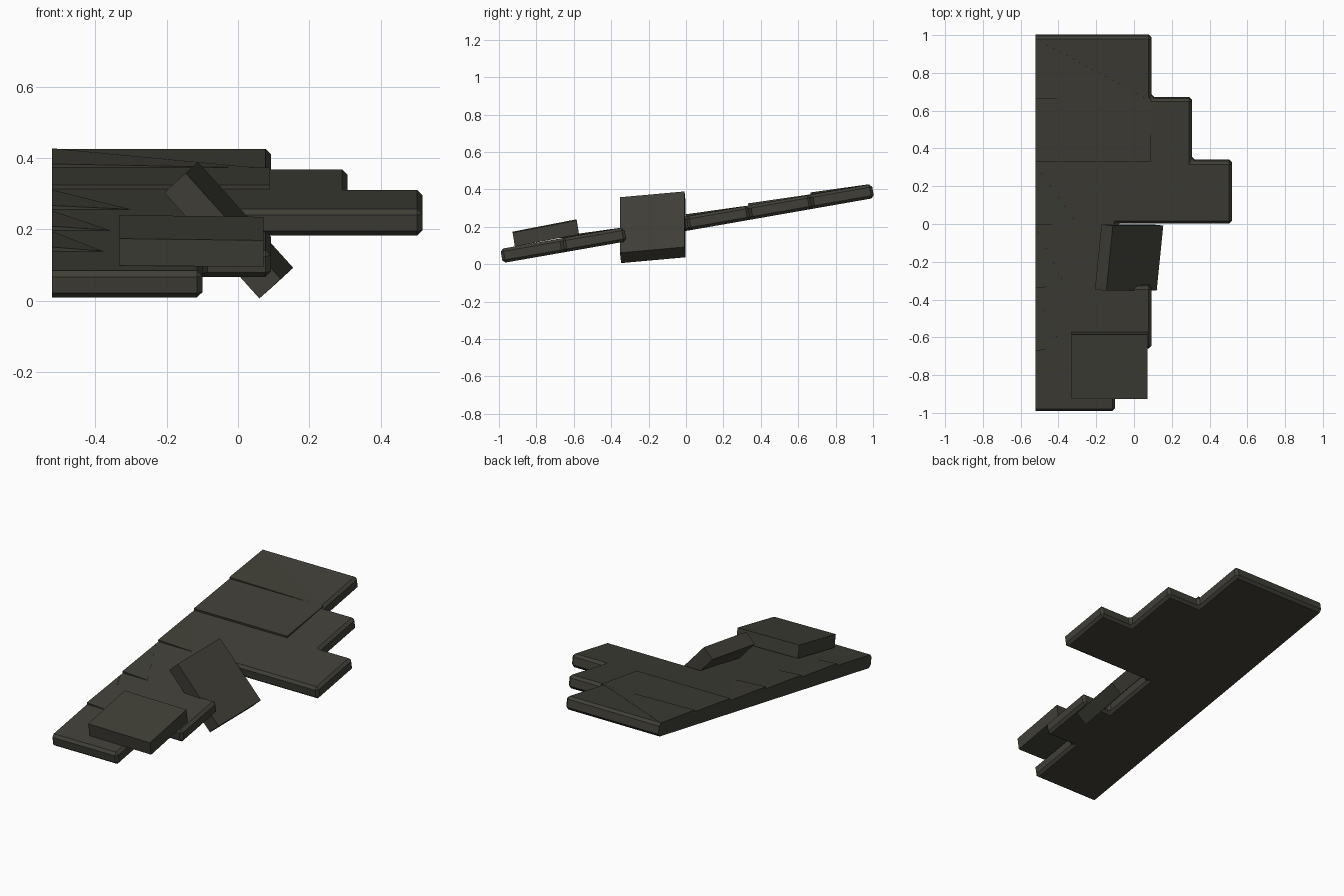
import bpy, bmesh, math
from mathutils import Vector, Matrix

if "Cube" in bpy.data.objects:
    bpy.data.objects.remove(bpy.data.objects["Cube"])

slate = bpy.data.materials.new("dark slate")
slate.diffuse_color = (0.050, 0.049, 0.038, 1)
slate.use_nodes = True
slate.node_tree.nodes["Principled BSDF"].inputs["Base Color"].default_value = slate.diffuse_color

SLOPE = math.atan(0.175)
THICK = 0.076
LEFT = -0.522
PITCH = Matrix.Translation((0, 0, 0.255)) @ Matrix.Rotation(SLOPE, 4, 'X')
ROW = 1 / 3 / math.cos(SLOPE)          # row depth along the slope
ENDS = [-0.10, 0.092, -0.09, 0.518, 0.307, 0.092]   # right end of each row


def finish(name, bm):
    bmesh.ops.recalc_face_normals(bm, faces=bm.faces)
    me = bpy.data.meshes.new(name)
    bm.to_mesh(me)
    bm.free()
    me.materials.append(slate)
    ob = bpy.data.objects.new(name, me)
    bpy.context.collection.objects.link(ob)
    return ob


def hull(name, points, matrix=Matrix()):
    bm = bmesh.new()
    for p in points:
        bm.verts.new(matrix @ Vector(p))
    bmesh.ops.convex_hull(bm, input=bm.verts)
    bmesh.ops.dissolve_limit(bm, angle_limit=0.01, verts=bm.verts, edges=bm.edges)
    return finish(name, bm)


def block(name, origin, a, b, c):
    o, a, b, c = map(Vector, (origin, a, b, c))
    return hull(name, [o + a * i + b * j + c * k
                       for i in (0, 1) for j in (0, 1) for k in (0, 1)])


# Sloping slab with a stepped right edge, chamfered everywhere but the cut left side
outline = [(LEFT, -3 * ROW)]
for i, end in enumerate(ENDS):
    outline += [(end, (i - 3) * ROW), (end, (i - 2) * ROW)]
outline.append((LEFT, 3 * ROW))
bm = bmesh.new()
face = bm.faces.new([bm.verts.new((x, y * 0.993, -THICK)) for x, y in outline])
ext = bmesh.ops.extrude_face_region(bm, geom=[face])
top = [v for v in ext["geom"] if isinstance(v, bmesh.types.BMVert)]
bmesh.ops.translate(bm, verts=top, vec=(0, 0, THICK))
bmesh.ops.recalc_face_normals(bm, faces=bm.faces)
edges = [e for e in bm.edges if max(v.co.x for v in e.verts) > LEFT + 0.01]
bmesh.ops.bevel(bm, geom=edges, offset=0.015, segments=1, affect='EDGES')
bm.transform(PITCH)
finish("stepped_slab", bm)

# Slightly lifted shingle corners along the left side of each row
REACH = {1: -0.38, 2: -0.36, 3: -0.30, 5: 0.06}
for i, end in REACH.items():
    y0, y1 = (i - 3) * ROW, (i - 2) * ROW - 0.02
    low, lift = -0.004, 0.012
    hull(f"lifted_shingle_{i + 1}",
         [(LEFT, y0, low), (end, y0, low), (LEFT, y1, low),
          (LEFT, y0, lift), (end, y0, 0.001), (LEFT, y1, 0.001)], PITCH)

# Full overlaid shingle on the fifth row
hull("overlaid_shingle",
     [(x, ROW + y, z) for x in (LEFT, 0.09)
      for y, z in ((0, -0.004), (0, 0.012), (ROW, -0.004), (ROW, 0.002))], PITCH)

# Loose tile tipped through the gap
block("tipped_tile", (-0.207, -0.347, 0.303),
      (0.267, 0, -0.297), (0.060, -0.006, 0.055), (0.035, 0.345, 0.031))

# Loose tile resting on the lower rows
block("resting_tile", (-0.332, -0.915, 0.099),
      (0.404, 0, -0.005), (0, -0.012, 0.075), (0, 0.342, 0.066))
